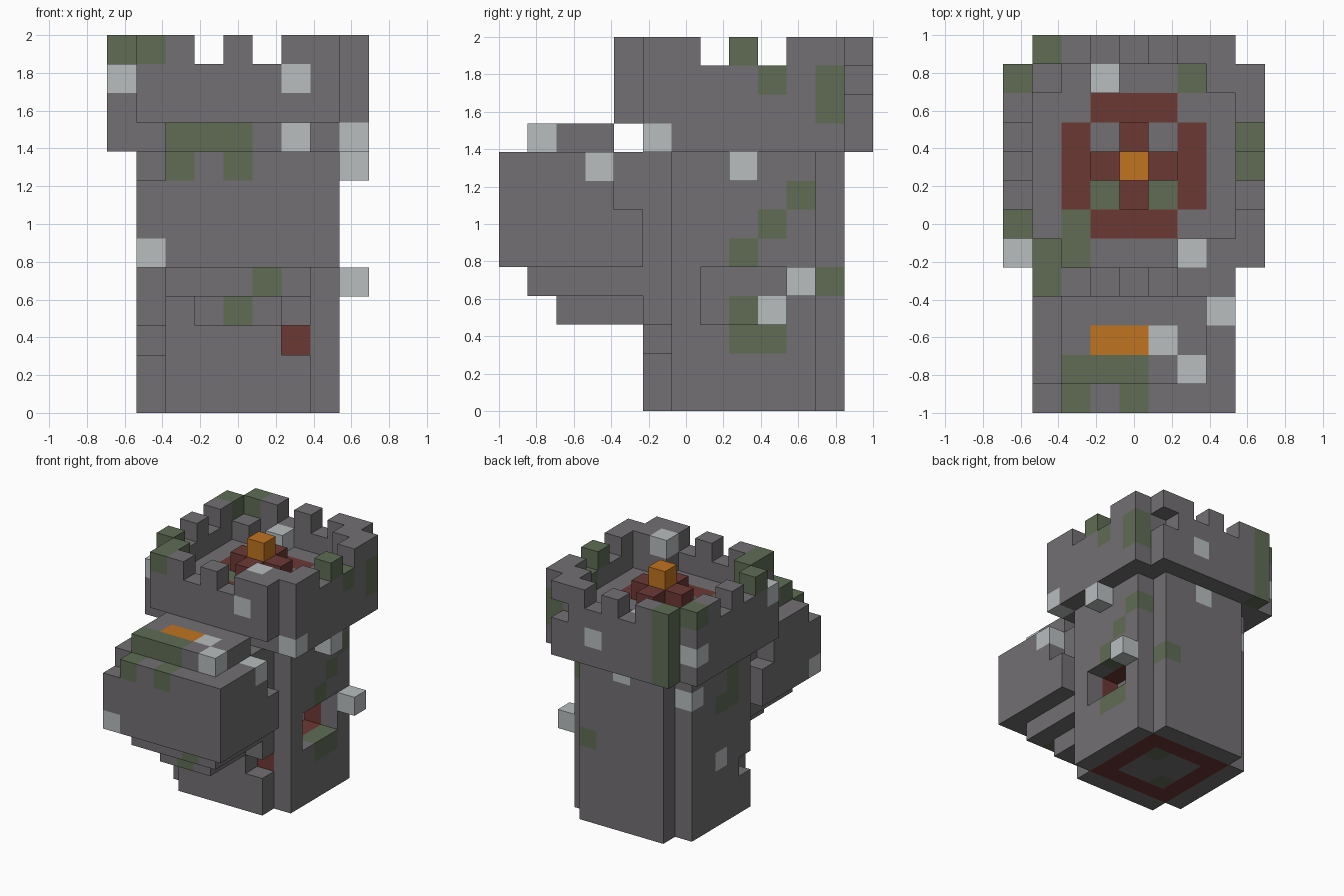
import bpy
import bmesh
from mathutils import Vector

cube = bpy.data.objects.get("Cube")
if cube:
    bpy.data.objects.remove(cube, do_unlink=True)

UNIT = 2 / 13
COLOURS = {
    "stone": (0.170, 0.162, 0.170),
    "moss": (0.115, 0.150, 0.090),
    "pale_stone": (0.480, 0.510, 0.520),
    "red_brick": (0.150, 0.040, 0.034),
    "orange_flame": (0.530, 0.175, 0.015),
}
SLOTS = list(COLOURS)

blocks = {}  # cell -> (part, colour)


def span(a, b):
    return range(a, b + 1)


def fill(part, xs, ys, zs, colour="stone"):
    """Fill a box of cells, given as inclusive ranges."""
    for x in span(*xs):
        for y in span(*ys):
            for z in span(*zs):
                blocks[x, y, z] = (part, colour)


def carve(xs, ys, zs):
    for x in span(*xs):
        for y in span(*ys):
            for z in span(*zs):
                blocks.pop((x, y, z), None)


def paint(colour, cells):
    """Recolour existing blocks; each cell is x, y, first z, last z."""
    for x, y, low, high in cells:
        for z in span(low, high):
            if (x, y, z) in blocks:
                blocks[x, y, z] = (blocks[x, y, z][0], colour)


# Tower shaft with cut corners, brick lining and stone core
fill("tower_shaft", (1, 7), (5, 11), (0, 8))
for x in (1, 7):
    for y in (5, 11):
        carve((x, x), (y, y), (0, 8))
fill("brick_lining", (2, 6), (6, 10), (0, 8), "red_brick")
fill("tower_core", (3, 5), (7, 9), (0, 8))

# Broken openings in the shaft
carve((6, 7), (7, 9), (3, 4))
carve((6, 6), (5, 5), (2, 2))
carve((1, 1), (6, 6), (2, 2))

# Overhanging battlement: walls, then hollow above the floor
fill("battlement", (0, 8), (5, 11), (9, 12))
fill("battlement", (1, 7), (12, 12), (9, 12))
fill("battlement", (1, 7), (4, 4), (10, 12))
carve((1, 7), (5, 11), (11, 12))
for x, y, top in ((1, 5, 12), (7, 5, 12), (6, 5, 12), (7, 11, 12), (1, 11, 11), (3, 11, 11)):
    fill("battlement", (x, x), (y, y), (11, top))

# Gaps between the merlons
for x in (3, 5):
    for y in (4, 12):
        carve((x, x), (y, y), (12, 12))
for y in (7, 9):
    for x in (0, 8):
        carve((x, x), (y, y), (12, 12))
carve((0, 0), (5, 5), (12, 12))
carve((7, 7), (12, 12), (11, 11))

# Brick floor ring and the raised beacon
fill("roof_floor", (2, 6), (7, 9), (9, 10), "red_brick")
fill("roof_floor", (3, 5), (6, 10), (9, 10), "red_brick")
fill("roof_floor", (3, 5), (7, 9), (9, 10))
fill("beacon_base", (3, 5), (8, 8), (11, 11), "red_brick")
fill("beacon_base", (4, 4), (7, 9), (11, 11), "red_brick")
fill("beacon_flame", (4, 4), (8, 8), (12, 12), "orange_flame")

# Front bay on stepped corbels, with a low roof
fill("front_bay", (1, 7), (0, 4), (5, 8))
for x in (1, 7):
    carve((x, x), (4, 4), (7, 8))
carve((1, 1), (0, 0), (8, 8))
fill("bay_roof", (2, 6), (1, 3), (9, 9))
fill("bay_corbel", (2, 6), (1, 4), (4, 4))
fill("bay_corbel", (3, 5), (2, 4), (3, 3))
paint("orange_flame", [(3, 2, 9, 9), (4, 2, 9, 9)])

# Loose stones standing out of the wall
for y, z in ((8, 8), (10, 4)):
    fill("loose_stone", (8, 8), (y, y), (z, z), "pale_stone")

# Moss on the shaft and core
paint("moss", [
    (7, 10, 7, 7), (7, 9, 6, 6), (7, 8, 5, 5), (6, 11, 4, 4),
    (7, 8, 2, 2), (7, 9, 2, 2), (5, 8, 3, 3),
    (1, 7, 6, 8), (1, 8, 6, 6), (3, 7, 0, 0), (5, 9, 0, 0),
])
# Moss on the battlement and roof floor
paint("moss", [
    (8, 8, 12, 12), (8, 9, 11, 11), (8, 11, 10, 11),
    (1, 12, 9, 12), (0, 11, 12, 12), (0, 6, 12, 12),
    (1, 4, 12, 12), (1, 5, 11, 12), (2, 5, 10, 10), (2, 6, 10, 10),
    (6, 11, 10, 10), (3, 7, 10, 10), (5, 7, 10, 10),
])
# Moss on the bay
paint("moss", [(x, 1, 9, 9) for x in (2, 3, 4)])
paint("moss", [(2, 0, 8, 8), (4, 0, 8, 8), (5, 1, 4, 4), (4, 2, 3, 3)])

# Pale stones set into the walls
paint("pale_stone", [
    (6, 4, 11, 11), (0, 5, 11, 11), (8, 5, 9, 9), (6, 5, 12, 12),
    (3, 11, 11, 11), (5, 12, 10, 10), (0, 11, 10, 10),
])
paint("pale_stone", [(1, 10, 7, 7), (4, 11, 8, 8), (1, 8, 3, 3), (5, 9, 3, 3)])
paint("pale_stone", [(6, 1, 9, 9), (5, 2, 9, 9), (7, 3, 8, 8), (1, 0, 5, 5)])

# Materials
materials = []
for name, rgb in COLOURS.items():
    mat = bpy.data.materials.new(name)
    mat.use_nodes = True
    mat.diffuse_color = (*rgb, 1)
    shader = next(n for n in mat.node_tree.nodes if n.type == "BSDF_PRINCIPLED")
    shader.inputs["Base Color"].default_value = (*rgb, 1)
    shader.inputs["Roughness"].default_value = 0.9
    materials.append(mat)


def build_part(part):
    """Make one flat-shaded mesh from the exposed sides of a part's blocks."""
    bm = bmesh.new()
    for cell, (owner, colour) in blocks.items():
        if owner != part:
            continue
        centre = Vector(cell) + Vector((0.5, 0.5, 0.5))
        for axis in range(3):
            for sign in (-1, 1):
                step = Vector((0, 0, 0))
                step[axis] = sign
                if tuple(int(c + s) for c, s in zip(cell, step)) in blocks:
                    continue
                u, v = Vector((0, 0, 0)), Vector((0, 0, 0))
                u[(axis + 1) % 3] = 0.5
                v[(axis + 2) % 3] = 0.5 * sign
                mid = centre + step / 2
                corners = (mid - u - v, mid + u - v, mid + u + v, mid - u + v)
                face = bm.faces.new([bm.verts.new(c) for c in corners])
                face.material_index = SLOTS.index(colour)
    bmesh.ops.remove_doubles(bm, verts=bm.verts[:], dist=0.001)
    for vert in bm.verts:
        vert.co = (vert.co - Vector((4.5, 6.5, 0))) * UNIT
    mesh = bpy.data.meshes.new(part)
    bm.to_mesh(mesh)
    bm.free()
    for mat in materials:
        mesh.materials.append(mat)
    bpy.context.collection.objects.link(bpy.data.objects.new(part, mesh))


for part in sorted({owner for owner, _ in blocks.values()}):
    build_part(part)
